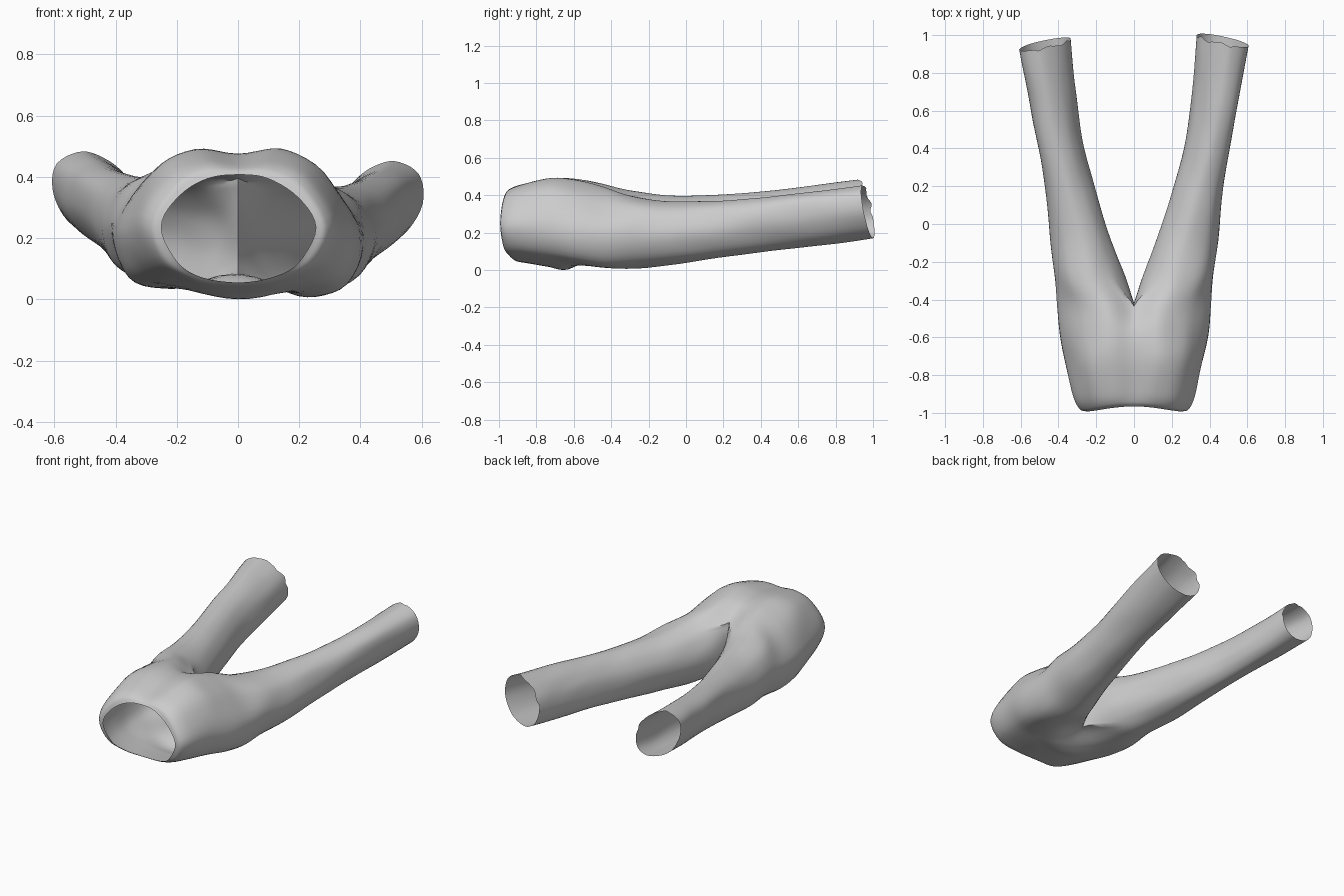
import bpy, bmesh, math
from mathutils import Vector, noise

if "Cube" in bpy.data.objects:
    bpy.data.objects.remove(bpy.data.objects["Cube"])

STEPS = 5

# Hip half-sections: (x, z) from top centre round the side to bottom centre
HIPS = [
    [(0, .407), (.10, .393), (.195, .335), (.252, .235), (.20, .12), (.11, .07), (0, .055)],
    [(0, .427), (.11, .425), (.212, .37), (.288, .24), (.24, .118), (.13, .06), (0, .045)],
    [(0, .447), (.12, .455), (.235, .40), (.322, .25), (.275, .115), (.15, .053), (0, .035)],
    [(0, .475), (.14, .49), (.27, .42), (.36, .24), (.315, .10), (.17, .04), (0, .018)],
    [(0, .462), (.14, .48), (.29, .40), (.392, .23), (.345, .075), (.19, .033), (0, .003)],
    [(0, .395), (.15, .45), (.30, .38), (.408, .22), (.355, .06), (.21, .025), (0, .08)],
]
# y of each hip section: top, side, bottom
HIP_Y = [(-.965, -.993, -.92), (-.94, -.98, -.90), (-.87, -.91, -.84),
         (-.71, -.74, -.74), (-.57, -.58, -.63), (-.435, -.43, -.475)]
CROTCH = len(HIPS) - 1
# Leg sections: y, inner x, outer x, bottom z, top z
LEGS = [(-.28, .045, .418, .022, .407), (-.08, .122, .445, .045, .384),
        (.18, .205, .47, .08, .386), (.45, .275, .515, .118, .408),
        (.72, .312, .565, .15, .437), (.962, .333, .61, .185, .467)]
ANGLES = [125, 90, 45, 0, -45, -90, -125, -155, 180, 155]


def spline(keys, before, after):
    """Catmull-Rom resample through keys, with ghost points at both ends."""
    p = [before] + keys + [after]
    out = []
    for i in range(1, len(p) - 2):
        a, b, c, d = p[i - 1:i + 3]
        for s in range(STEPS):
            t = s / STEPS
            out.append(.5 * (2 * b + (c - a) * t + (2 * a - 5 * b + 4 * c - d) * t * t
                             + (3 * b - a - 3 * c + d) * t ** 3))
    return out + [keys[-1]]


def flip(v):
    return Vector((-v.x, v.y, v.z))


def hip_ring(section, ys):
    keys = []
    for i, (x, z) in enumerate(section):
        s = math.sin(i / 6 * math.pi)
        end = ys[0] if i <= 3 else ys[2]
        keys.append(Vector((x, end + (ys[1] - end) * s * s, z)))
    return spline(keys, flip(keys[1]), flip(keys[-2]))


def leg_ring(y, xi, xo, zb, zt):
    tilt = max(0, (y - .3) / .66)
    skew = .28 * min(1, max(0, y + .1) / .6)
    keys = []
    for a in map(math.radians, ANGLES):
        c, s = math.cos(a), math.sin(a)
        keys.append(Vector(((xi + xo) / 2 + (xo - xi) / 2 * math.cos(a - skew),
                            y - tilt * (.022 * c + .028 * s),
                            (zb + zt) / 2 + (zt - zb) / 2 * s)))
    return spline(keys + [keys[0]], keys[-1], keys[1])[:-1]


# Rings from waist to hem; the crotch ring is closed by a seam on x = 0
rings = [hip_ring(s, y) for s, y in zip(HIPS, HIP_Y)]
n_outer = len(rings[0])
bottom, top = rings[CROTCH][-1], rings[CROTCH][0]
seam = [bottom, Vector((0, -.435, .15)), Vector((0, -.42, .23)), Vector((0, -.418, .32)), top]
rings[CROTCH] = rings[CROTCH] + spline(seam, 2 * seam[0] - seam[1], 2 * top - seam[3])[1:-1]
rings += [leg_ring(*r) for r in LEGS]
n_all = len(rings[CROTCH])

# Resample along the length, column by column
columns = []
for j in range(n_all):
    keys = [r[j] for r in (rings if j < n_outer else rings[CROTCH:])]
    columns.append(spline(keys, 2 * keys[0] - keys[1], 2 * keys[-1] - keys[-2]))
crotch = CROTCH * STEPS
n_rows = len(columns[0])


def cloth(p, side, j, row):
    """Slight left/right difference, soft creases and a scalloped hem."""
    x, y, z = max(p.x, 0), p.y, p.z
    if j in (0, n_outer - 1) and row <= crotch:
        x = 0
    ramp = min(1, max(0, (y + .7) / .35))
    z -= side * .016 * min(1, x / .25) * ramp
    fade = min(1, x / .08)
    n = noise.noise_vector(Vector((side * x * 9, y * 4, z * 9)))
    x += n.x * .005 * fade
    z += n.z * .004 * fade
    hem = max(0, (row - n_rows + 7) / 6)
    y += hem * (.008 * math.sin(j * .9) * (j > 38 or j < 6) + side * .01)
    return Vector((side * x, y, z))


# Both halves of the trousers, welded along the centre
bm = bmesh.new()
for side in (1, -1):
    grid = {}
    for j, col in enumerate(columns):
        first = 0 if j < n_outer else crotch
        for k, p in enumerate(col):
            grid[j, first + k] = bm.verts.new(cloth(p, side, j, first + k))
    for j in range(n_all):
        nxt = (j + 1) % n_all
        start = 0 if j < n_outer - 1 else crotch
        for r in range(start, n_rows - 1):
            quad = [grid[j, r], grid[nxt, r], grid[nxt, r + 1], grid[j, r + 1]]
            bm.faces.new(quad if side > 0 else quad[::-1])
bmesh.ops.remove_doubles(bm, verts=bm.verts, dist=.0004)
bmesh.ops.recalc_face_normals(bm, faces=bm.faces)

mesh = bpy.data.meshes.new("trousers")
bm.to_mesh(mesh)
bm.free()
trousers = bpy.data.objects.new("trousers", mesh)
bpy.context.collection.objects.link(trousers)
bpy.context.view_layer.objects.active = trousers
trousers.select_set(True)
bpy.ops.object.shade_smooth_by_angle(angle=math.radians(50))
